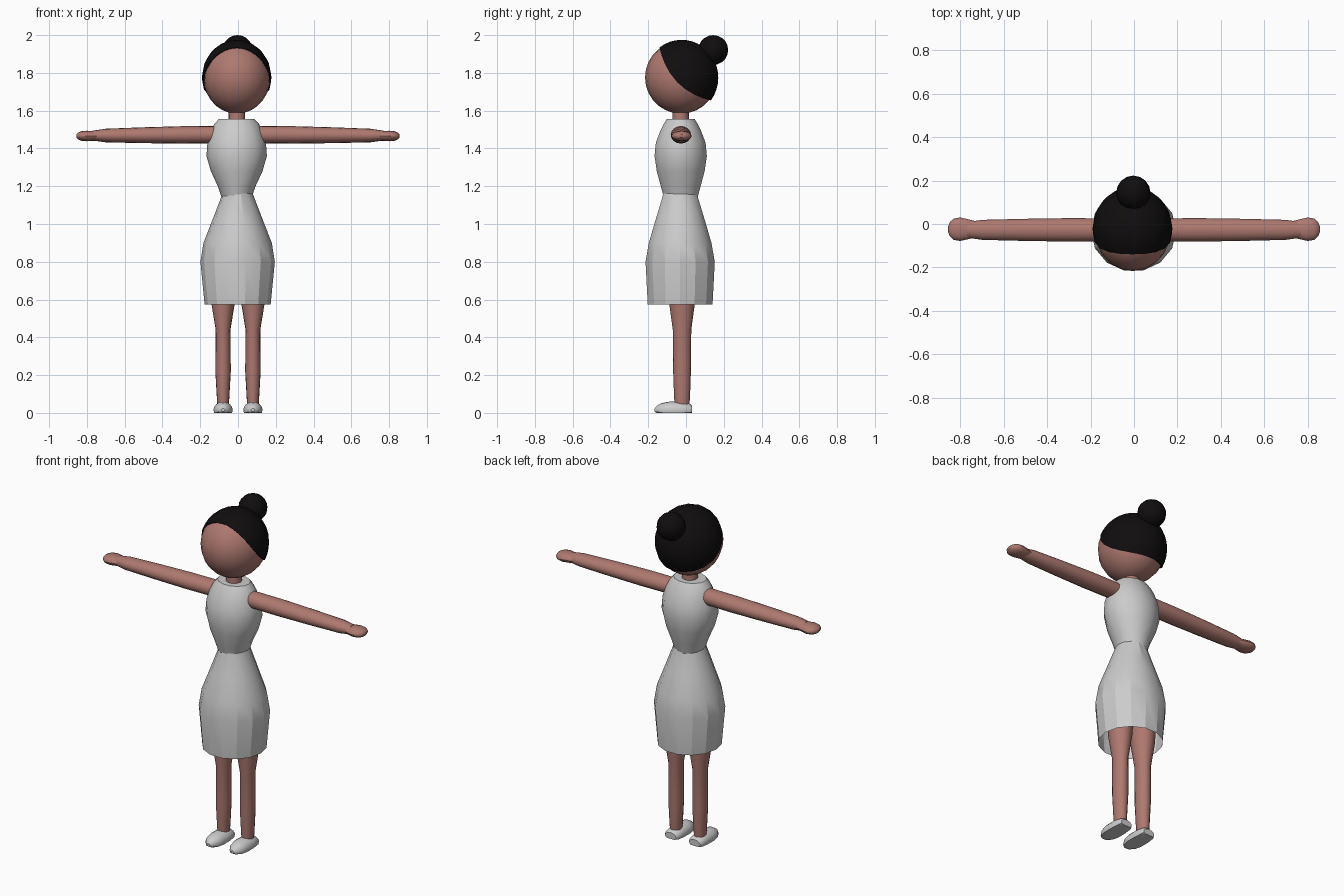
import bpy, bmesh
from math import sin, cos, pi, radians
from mathutils import Vector, Matrix

if "Cube" in bpy.data.objects:
    bpy.data.objects.remove(bpy.data.objects["Cube"])

CY = -0.028   # depth of the body axis


def material(name, rgb):
    m = bpy.data.materials.new(name)
    m.diffuse_color = (*rgb, 1)
    m.use_nodes = True
    m.node_tree.nodes["Principled BSDF"].inputs["Base Color"].default_value = m.diffuse_color
    return m


SKIN = material("skin", (0.42, 0.19, 0.16))
BLACK = material("hair", (0.005, 0.004, 0.004))


def finish(name, bm, mat=None, mirror=False, angle=35):
    bmesh.ops.recalc_face_normals(bm, faces=bm.faces)
    me = bpy.data.meshes.new(name)
    bm.to_mesh(me)
    bm.free()
    ob = bpy.data.objects.new(name, me)
    bpy.context.collection.objects.link(ob)
    if mat:
        me.materials.append(mat)
    bpy.ops.object.select_all(action='DESELECT')
    ob.select_set(True)
    bpy.context.view_layer.objects.active = ob
    bpy.ops.object.shade_smooth_by_angle(angle=radians(angle))
    if mirror:
        ob.modifiers.new("mirror", 'MIRROR')
    return ob


def loft(name, axis, rings, n=16, caps=(True, True), floor=False, **kw):
    """Elliptical rings (t, cu, cv, ru, rv) strung along an axis."""
    bm = bmesh.new()
    loops = []
    for t, cu, cv, ru, rv in rings:
        loop = []
        for i in range(n):
            a = 2 * pi * i / n
            u, v = cu + ru * cos(a), cv + rv * sin(a)
            p = {'x': (t, u, v), 'y': (u, t, v), 'z': (u, v, t)}[axis]
            if floor:
                p = (p[0], p[1], max(0, p[2]))
            loop.append(bm.verts.new(p))
        loops.append(loop)
    for a, b in zip(loops, loops[1:]):
        for i in range(n):
            j = (i + 1) % n
            bm.faces.new((a[i], a[j], b[j], b[i]))
    if caps[0]:
        bm.faces.new(loops[0])
    if caps[1]:
        bm.faces.new(loops[-1])
    return finish(name, bm, **kw)


def ball(name, loc, radii, seg=20, rings=14, **kw):
    bm = bmesh.new()
    mtx = Matrix.Translation(loc) @ Matrix.Diagonal((*radii, 1))
    bmesh.ops.create_uvsphere(bm, u_segments=seg, v_segments=rings, radius=1, matrix=mtx)
    return finish(name, bm, **kw)


# Head, neck and bun
ball("head", (-0.006, -0.026, 1.776), (0.177, 0.191, 0.192), mat=SKIN)
loft("neck", 'z', [(1.50, -0.006, CY, 0.045, 0.045), (1.62, -0.006, CY, 0.043, 0.043)], mat=SKIN)
ball("hair_bun", (-0.003, 0.144, 1.921), (0.079, 0.079, 0.079), 16, 10, mat=BLACK)


# Hair cap: tilted dome whose edge dips at the temples and tucks in
def hair_cap(n=20, steps=9):
    bm = bmesh.new()
    centre = Vector((-0.007, -0.023, 1.775))
    tilt = Matrix.Rotation(radians(-45), 3, 'X')

    def vert(az, polar, k=1.0):
        d = tilt @ Vector((sin(polar) * cos(az), sin(polar) * sin(az), cos(polar)))
        return bm.verts.new(centre + Vector((d.x * 0.184, d.y * 0.194, d.z * 0.2)) * k)

    top = vert(0, 0)
    prev = None
    for s in range(1, steps + 2):
        loop = []
        for i in range(n):
            az = 2 * pi * i / n
            limit = radians(82 + 18 * cos(az) ** 2)
            loop.append(vert(az, limit * min(s, steps) / steps, 1 if s <= steps else 0.93))
        for i in range(n):
            j = (i + 1) % n
            bm.faces.new((top, loop[i], loop[j]) if prev is None
                         else (prev[i], loop[i], loop[j], prev[j]))
        prev = loop
    return finish("hair_cap", bm, BLACK)


hair_cap()

# Dress: bodice and open skirt, as (z, half width, half depth)
bodice = [(1.135, 0.078, 0.090), (1.20, 0.100, 0.108), (1.28, 0.137, 0.130), (1.36, 0.160, 0.142),
          (1.43, 0.155, 0.135), (1.49, 0.137, 0.112), (1.53, 0.118, 0.092), (1.555, 0.095, 0.076)]
loft("bodice", 'z', [(z, -0.007, CY, w, d) for z, w, d in bodice], n=14)
skirt = [(1.19, 0.070, 0.085), (1.14, 0.088, 0.097), (1.02, 0.134, 0.134), (0.90, 0.181, 0.170),
         (0.80, 0.197, 0.188), (0.575, 0.175, 0.176)]
loft("skirt", 'z', [(z, -0.002, CY - 0.003, w, d) for z, w, d in skirt], n=14, caps=(True, False), angle=25)

# Arms and hands
arm = [(0.08, 0.048, 0.044), (0.15, 0.053, 0.046), (0.30, 0.054, 0.046), (0.50, 0.051, 0.042),
       (0.70, 0.046, 0.036), (0.77, 0.036, 0.026)]
loft("arm", 'x', [(x, -0.027, 1.474 - 0.008 * x, w, h) for x, w, h in arm], mat=SKIN, mirror=True)
hand = [(0.72, 0.034, 0.018), (0.76, 0.045, 0.025), (0.80, 0.054, 0.028), (0.83, 0.049, 0.025),
        (0.848, 0.033, 0.017), (0.856, 0.014, 0.007)]
loft("hand", 'x', [(x, -0.024, 1.466, w, h) for x, w, h in hand], mat=SKIN, mirror=True)

# Legs and shoes
leg = [(0.03, 0.030, 0.038), (0.08, 0.033, 0.042), (0.22, 0.041, 0.047), (0.44, 0.039, 0.049),
       (0.58, 0.062, 0.068), (0.72, 0.072, 0.078), (0.88, 0.074, 0.084)]
loft("leg", 'z', [(z, 0.079, -0.021, w, d) for z, w, d in leg], mat=SKIN, mirror=True)
shoe = [(0.032, 0.036, 0.022), (0.018, 0.045, 0.035), (-0.03, 0.050, 0.044), (-0.09, 0.051, 0.044),
        (-0.13, 0.042, 0.037), (-0.155, 0.025, 0.022), (-0.166, 0.010, 0.008)]
loft("shoe", 'y', [(y, 0.079, 0.015, w, h) for y, w, h in shoe], floor=True, mirror=True)
